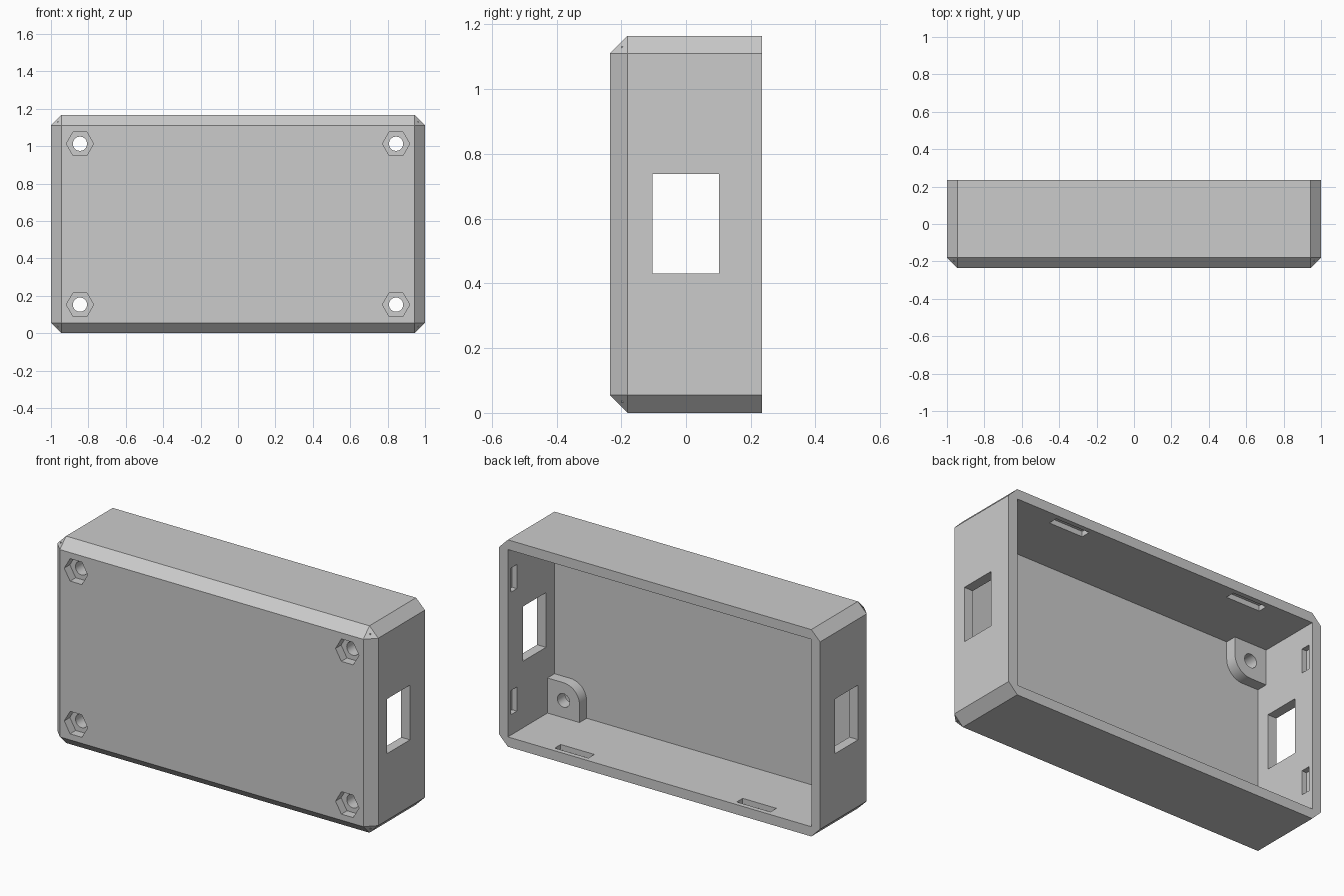
import bpy, bmesh
from math import cos, sin, pi, radians

W, D, H = 1.0, 0.235, 1.165      # half width, half depth, height
T = 0.055                        # wall thickness and chamfer size
MID = H / 2
HOLE_X, HOLE_Z = 0.845, 0.43     # screw offsets from the centre
BOSS_R = 0.1

if "Cube" in bpy.data.objects:
    bpy.data.objects.remove(bpy.data.objects["Cube"])

grey = bpy.data.materials.new("light_grey_plastic")
grey.use_nodes = True
grey.diffuse_color = (0.6, 0.6, 0.6, 1)
grey.node_tree.nodes["Principled BSDF"].inputs["Base Color"].default_value = (0.6, 0.6, 0.6, 1)


def prism(name, profile, y0, y1):
    """Extrude an x-z outline from y0 to y1."""
    bm = bmesh.new()
    face = bm.faces.new([bm.verts.new((x, y0, z)) for x, z in profile])
    new = bmesh.ops.extrude_face_region(bm, geom=[face])["geom"]
    bmesh.ops.translate(bm, vec=(0, y1 - y0, 0),
                        verts=[v for v in new if isinstance(v, bmesh.types.BMVert)])
    bmesh.ops.recalc_face_normals(bm, faces=bm.faces)
    mesh = bpy.data.meshes.new(name)
    bm.to_mesh(mesh)
    bm.free()
    mesh.materials.append(grey)
    obj = bpy.data.objects.new(name, mesh)
    bpy.context.collection.objects.link(obj)
    return obj


def rect(x0, x1, z0, z1):
    return [(x0, z0), (x1, z0), (x1, z1), (x0, z1)]


def ring(cx, cz, r, n):
    return [(cx + r * cos(2 * pi * i / n), cz + r * sin(2 * pi * i / n)) for i in range(n)]


def combine(target, tool, operation):
    """Apply a boolean and discard the tool object."""
    mod = target.modifiers.new(tool.name, 'BOOLEAN')
    mod.operation, mod.solver, mod.object = operation, 'EXACT', tool
    bpy.context.view_layer.objects.active = target
    bpy.ops.object.modifier_apply(modifier=mod.name)
    bpy.data.objects.remove(tool)


# Outer shell, chamfered everywhere but around the open back
case = prism("enclosure_case", rect(-W, W, 0, H), -D, D)
bm = bmesh.new()
bm.from_mesh(case.data)
edges = [e for e in bm.edges if min(v.co.y for v in e.verts) < 0]
bmesh.ops.bevel(bm, geom=edges, offset=T, segments=1, affect='EDGES')
bm.to_mesh(case.data)
bm.free()

# Cavity
combine(case, prism("cavity", rect(T - W, W - T, T, H - T), T - D, D + 0.1), 'DIFFERENCE')

corners = [(sx, sz) for sx in (-1, 1) for sz in (-1, 1)]

# Corner bosses with one rounded corner, sunk slightly into the walls
for sx, sz in corners:
    far = BOSS_R + 0.02
    shape = [(far, far), (far, -BOSS_R)]
    shape += [(-BOSS_R * sin(a), -BOSS_R * cos(a)) for a in (pi / 2 * i / 12 for i in range(13))]
    shape += [(-BOSS_R, far)]
    outline = [(sx * (HOLE_X + x), MID + sz * (HOLE_Z + z)) for x, z in shape]
    combine(case, prism("screw_boss", outline, T - D - 0.02, -0.117), 'UNION')

# Screw holes and hexagonal nut pockets
for sx, sz in corners:
    x, z = sx * HOLE_X, MID + sz * HOLE_Z
    combine(case, prism("nut_pocket", ring(x, z, 0.073, 6), -D - 0.1, -D + 0.05), 'DIFFERENCE')
    combine(case, prism("screw_hole", ring(x, z, 0.038, 32), -D - 0.1, 0), 'DIFFERENCE')

# Side windows, through both end walls
combine(case, prism("side_window", rect(-W - 0.1, W + 0.1, 0.43, 0.738), -0.104, 0.102), 'DIFFERENCE')

# Lid clip slots, recessed into the inner walls
for sx, sz in corners:
    cx, cz = sx * 0.567, MID + sz * (MID - T)
    floor = rect(cx - 0.105, cx + 0.105, cz - 0.03, cz + 0.03)
    cx, cz = sx * (W - T), MID + sz * 0.345
    wall = rect(cx - 0.03, cx + 0.03, cz - 0.068, cz + 0.068)
    for outline in (floor, wall):
        combine(case, prism("clip_slot", outline, 0.155, 0.208), 'DIFFERENCE')

# Smooth round holes, keep hard edges
bpy.ops.object.select_all(action='DESELECT')
case.select_set(True)
bpy.context.view_layer.objects.active = case
bpy.ops.object.shade_smooth_by_angle(angle=radians(25))
